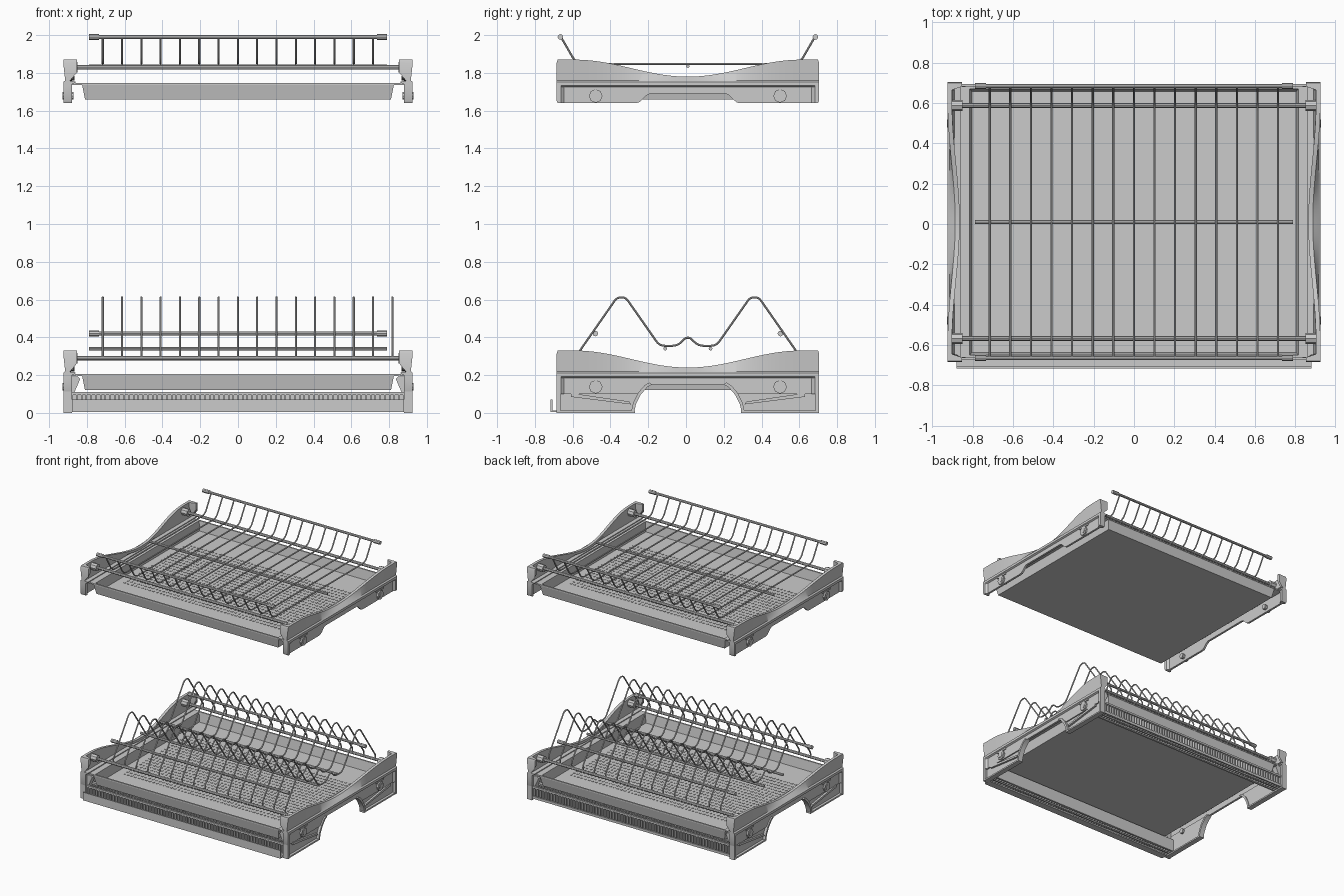
import bpy, bmesh, math
from mathutils import Vector

if "Cube" in bpy.data.objects:
    bpy.data.objects.remove(bpy.data.objects["Cube"])

CY = 0.01                      # centre of the rack in y
TIERS = (("lower", 0.10), ("upper", 1.64))


def add_mesh(name, bm, mirror=False):
    bmesh.ops.recalc_face_normals(bm, faces=bm.faces)
    me = bpy.data.meshes.new(name)
    bm.to_mesh(me)
    bm.free()
    ob = bpy.data.objects.new(name, me)
    bpy.context.collection.objects.link(ob)
    if mirror:
        ob.modifiers.new("mirror", 'MIRROR').use_clip = False
    return ob


def loft(name, rings, mirror=False):
    bm = bmesh.new()
    vs = [[bm.verts.new(p) for p in r] for r in rings]
    n = len(rings[0])
    for a, b in zip(vs, vs[1:]):
        for i in range(n):
            bm.faces.new((a[i], a[(i + 1) % n], b[(i + 1) % n], b[i]))
    bm.faces.new(vs[0])
    bm.faces.new(vs[-1])
    return add_mesh(name, bm, mirror)


def boxes(name, items, mirror=False):
    """items: (x0, x1, y0, y1, z0, z1)"""
    bm = bmesh.new()
    for x0, x1, y0, y1, z0, z1 in items:
        r = bmesh.ops.create_cube(bm, size=1)["verts"]
        for v in r:
            v.co = Vector((x1 if v.co.x > 0 else x0, y1 if v.co.y > 0 else y0,
                           z1 if v.co.z > 0 else z0))
    return add_mesh(name, bm, mirror)


def rounded(pts, r, n=5):
    """replace the inner corners of a path with small arcs"""
    pts = [Vector(p) for p in pts]
    out = [pts[0]]
    for a, b, c in zip(pts, pts[1:], pts[2:]):
        k = min(r, (a - b).length * .49, (c - b).length * .49)
        p, q = b + (a - b).normalized() * k, b + (c - b).normalized() * k
        for i in range(n):
            t = i / (n - 1)
            out.append(p * (1 - t) ** 2 + b * 2 * t * (1 - t) + q * t * t)
    return out + [pts[-1]]


def wires(name, paths, radius, cyclic=False):
    cu = bpy.data.curves.new(name, 'CURVE')
    cu.dimensions = '3D'
    cu.bevel_depth, cu.bevel_resolution, cu.use_fill_caps = radius, 2, True
    for path in paths:
        sp = cu.splines.new('POLY')
        sp.points.add(len(path) - 1)
        for p, co in zip(sp.points, path):
            p.co = (*co, 1)
        sp.use_cyclic_u = cyclic
    ob = bpy.data.objects.new(name, cu)
    bpy.context.collection.objects.link(ob)
    return ob


def cross_rod(name, y, z, half, r=.01, caps=False):
    wires(name, [[(-half, y, z), (half, y, z)]], r)
    if caps:
        wires(name + "_caps", [[(s * (half - .055), y, z), (s * half, y, z)] for s in (-1, 1)], .015)


def smooth(a, b, v):
    t = max(0, min(1, (v - a) / (b - a)))
    return t * t * (3 - 2 * t)


# Section of the side panel at distance y from its centre
def panel_section(y, z):
    t = abs(y)
    dip = .5 + .5 * math.cos(math.pi * min(t, .6) / .6)
    h = .23 - .09 * dip - (.018 if t > .69 else 0)
    e = smooth(.655, .672, t)
    low = .05 * (1 - smooth(.2, .27, t)) + (.012 if t > .69 else 0)
    xo = .925 - .038 * dip
    xi = xo - .022 - .05 * e
    xl = .912 + .013 * e
    pts = [(xl, low), (xl, .085), (.925, .092), (.925, .112), (.915, .12), (xo, h),
           (xi, h), (xi, h - .02 - .03 * e), (.89, .117), (.86, .115), (.86, .108),
           (.895 - .015 * e, .1), (.895 - .015 * e, low)]
    return [(px, y + CY, pz + z) for px, pz in pts]


ys = [-.695, -.689, -.672, -.655] + [-.64 + .02 * i for i in range(65)] + [.655, .672, .689, .695]

for tier, z in TIERS:
    # Side panels with scooped top edge
    loft(tier + "_side_panel", [panel_section(y, z) for y in ys], True)

    # Drip tray with side flanges
    dims = [(.81, .655, .02), (.825, .67, .095), (.895, .672, .096), (.895, .672, .106),
            (.815, .66, .106), (.805, .648, .03)]
    loft(tier + "_drip_tray", [[(sx * hx, CY + sy * hy, z + h) for sx, sy in
                               ((-1, -1), (1, -1), (1, 1), (-1, 1))] for hx, hy, h in dims])

    # Raised dimples on the tray floor
    boxes(tier + "_tray_dimples", [(x * .032 - .007, x * .032 + .007, CY + y * .04 - .007,
                                    CY + y * .04 + .007, z + .028, z + .033)
                                   for x in range(-23, 24) for y in range(-10, 11)])

    # Main rods and their sockets
    for s, end in ((-1, "front"), (1, "back")):
        y = CY + s * .578
        cross_rod(f"{tier}_{end}_main_rod", y, z + .19, .88, .0115)
        wires(f"{tier}_{end}_rod_sockets", [[(k * .85, y, z + .19), (k * .905, y, z + .19)]
                                            for k in (-1, 1)], .028)
        # Round fixing bosses on the outside
        wires(f"{tier}_{end}_bosses", [[(k * .9, CY + s * .488, z + .038),
                                        (k * .925, CY + s * .488, z + .038)] for k in (-1, 1)], .036)
        wires(f"{tier}_{end}_boss_pins", [[(k * .87, CY + s * .488, z + .038),
                                           (k * .929, CY + s * .488, z + .038)] for k in (-1, 1)], .02)
        boxes(f"{tier}_{end}_boss_frames", [(.905, .919, CY + s * .488 - .05, CY + s * .488 + .05,
                                             z + .072, z + .084)], True)

# Upper rack: shallow wires turned up at front and back
half = [(.672, 1.99), (.59, 1.848)]
up = [(-a, b) for a, b in half] + half[::-1]
wires("upper_rack_wires", [rounded([(-.716 + .1022 * i, CY + y, zz) for y, zz in up], .04)
                           for i in range(15)], .0055)
cross_rod("upper_centre_rod", CY, 1.835, .79, .009)
for s, end in ((-1, "front"), (1, "back")):
    cross_rod(f"upper_{end}_guard_rod", CY + s * .675, 1.99, .79, .01, True)

# Lower rack: plate holder wires with two tall loops and a centre bump
half = [(.57, .29), (.575, .325), (.375, .612), (.33, .612), (.15, .355), (.055, .355), (.012, .398)]
low = [(-a, b) for a, b in half] + half[::-1]
wires("lower_rack_wires", [rounded([(-.716 + .1022 * i, CY + y, zz) for y, zz in low], .03)
                           for i in range(16)], .0055)
for s, end in ((-1, "front"), (1, "back")):
    cross_rod(f"lower_{end}_guard_rod", CY + s * .49, .42, .79, .01, True)
    cross_rod(f"lower_{end}_inner_rod", CY + s * .12, .34, .79, .01)

# Foot brackets under the lower tier: plate, rim, braces
prof = [(.69, .006), (.285, .006), (.275, .05), (.25, .1), (.215, .14), (.19, .155), (.69, .155)]
for s, end in ((-1, "front"), (1, "back")):
    loft(f"{end}_foot_plate", [[(x, CY + s * y, zz) for y, zz in prof] for x in (.887, .902)], True)
    loft(f"{end}_foot_arch", [[(x, CY + s * (y + dy), zz + dz) for x, dy, dz in
                              ((.88, 0, -.004), (.922, 0, -.004), (.922, .014, .006), (.88, .014, .006))]
                             for y, zz in prof[1:6]], True)
    lo, hi = sorted((CY + s * .695, CY + s * .675))
    b0, b1 = sorted((CY + s * .69, CY + s * .28))
    boxes(f"{end}_foot_rim", [(.88, .925, lo, hi, 0, .17), (.88, .922, b0, b1, 0, .012)], True)
    loft(f"{end}_foot_brace", [[(x, CY + s * y, zz) for y, zz in
                               ((.30, .045), (.31, .06), (.62, .105), (.62, .085))]
                              for x in (.9, .918)], True)
    # Hook joining bracket and tray
    loft(f"{end}_foot_hook", [[(x, CY + s * y, zz) for x, zz in
                              ((.89, .10), (.87, .10), (.835, .18), (.85, .195), (.89, .19))]
                             for y in (.63, .675)], True)

# Ribbed bars joining the feet: rails plus rows of fins
for s, end in ((-1, "front"), (1, "back")):
    def slab(a, b, z0, z1, x0=-.885, x1=.885):
        y0, y1 = sorted((CY + s * a, CY + s * b))
        return (x0, x1, y0, y1, z0, z1)
    boxes(end + "_bar_rails", [slab(.595, .605, .02, .105), slab(.595, .61, .01, .025),
                               slab(.64, .65, .01, .025), slab(.675, .685, .01, .03),
                               slab(.67, .685, .095, .11), slab(.595, .62, .095, .11)])
    boxes(end + "_bar_fins", [slab(.6, .68, .014, .1, x * .0251 - .004, x * .0251 + .004)
                              for x in range(-35, 36)])
# Front lip of the front bar
boxes("front_lip", [(-.88, .88, -.717, -.708, .005, .07), (-.88, .88, -.717, -.66, .005, .013)])

# Turn curves into meshes and shade
for ob in bpy.context.collection.objects:
    ob.select_set(True)
    bpy.context.view_layer.objects.active = ob
curves = [o for o in bpy.context.collection.objects if o.type == 'CURVE']
bpy.ops.object.select_all(action='DESELECT')
for ob in curves:
    ob.select_set(True)
bpy.context.view_layer.objects.active = curves[0]
bpy.ops.object.convert(target='MESH')
bpy.ops.object.select_all(action='SELECT')
bpy.ops.object.shade_smooth_by_angle(angle=math.radians(35))
